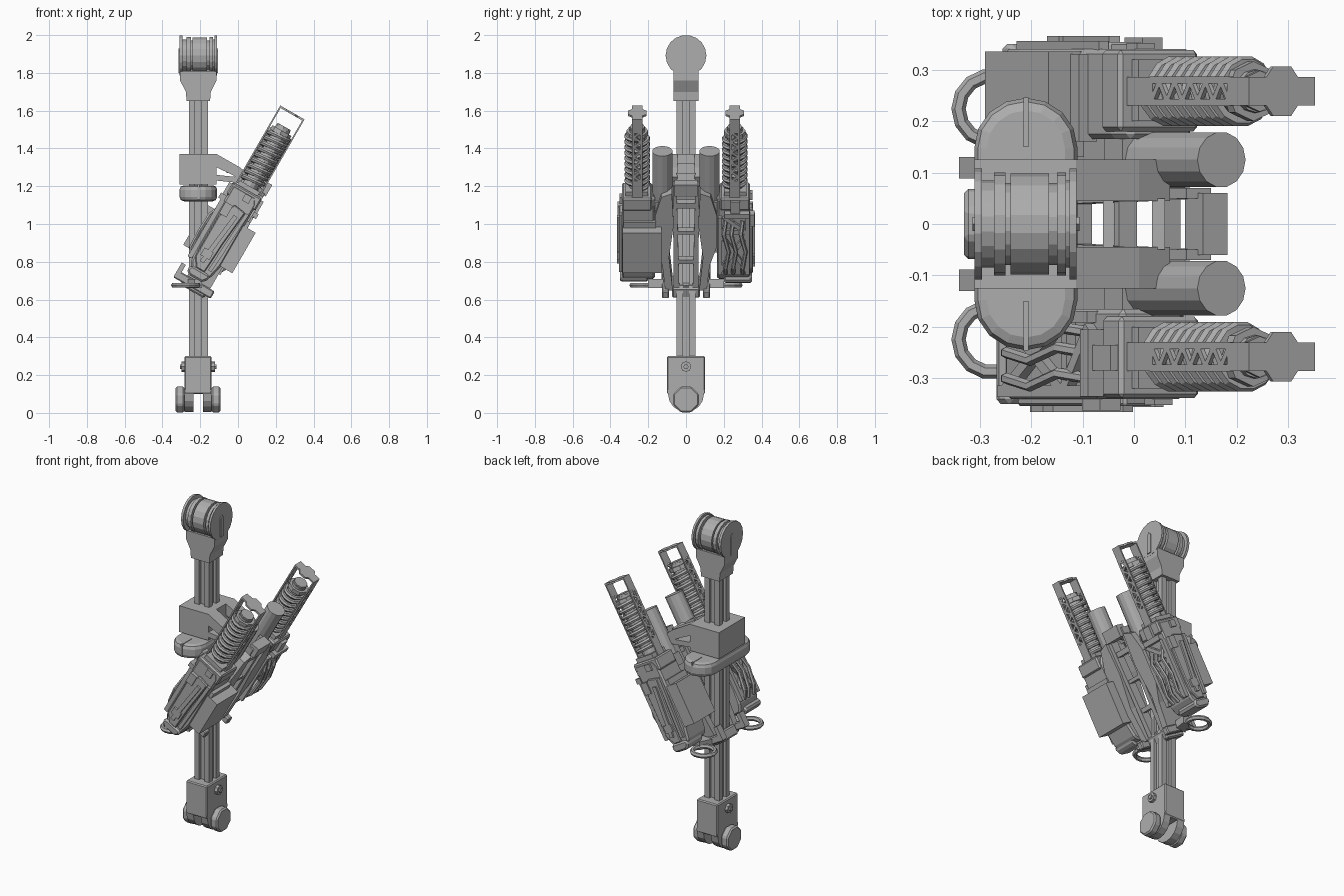
import bpy, bmesh, math
from mathutils import Matrix, Vector

if "Cube" in bpy.data.objects:
    bpy.data.objects.remove(bpy.data.objects["Cube"])

grey = bpy.data.materials.new("plain_grey")
grey.diffuse_color = (0.42, 0.42, 0.42, 1)
grey.use_nodes = True
grey.node_tree.nodes["Principled BSDF"].inputs["Base Color"].default_value = grey.diffuse_color
I = Matrix.Identity(4)
TILT = Matrix.Translation((-0.255, 0, 0.65)) @ Matrix.Rotation(math.radians(30), 4, 'Y')
FLIP = TILT @ Matrix.Rotation(math.pi, 4, 'Z')
PX = -0.21  # pole centre


def finish(name, bm, M, bevel=0, segs=1):
    bmesh.ops.recalc_face_normals(bm, faces=bm.faces)
    me = bpy.data.meshes.new(name)
    bm.to_mesh(me)
    bm.free()
    me.materials.append(grey)
    ob = bpy.data.objects.new(name, me)
    ob.matrix_world = M
    bpy.context.collection.objects.link(ob)
    if bevel:
        b = ob.modifiers.new("bevel", 'BEVEL')
        b.width, b.segments, b.limit_method = bevel, segs, 'ANGLE'
    return ob


def prism(name, pts, axis, lo, hi, M=I, bevel=0, segs=1):
    """Extrude a 2D outline along x (pts y,z), y (pts x,z) or z (pts x,y)."""
    put = {'x': lambda a, b, c: (c, a, b), 'y': lambda a, b, c: (a, c, b),
           'z': lambda a, b, c: (a, b, c)}[axis]
    bm = bmesh.new()
    A = [bm.verts.new(put(a, b, lo)) for a, b in pts]
    B = [bm.verts.new(put(a, b, hi)) for a, b in pts]
    bm.faces.new(A)
    bm.faces.new(B)
    n = len(pts)
    for i in range(n):
        bm.faces.new((A[i], A[(i + 1) % n], B[(i + 1) % n], B[i]))
    return finish(name, bm, M, bevel, segs)


def box(name, x, y, z, M=I, bevel=0):
    return prism(name, [(x[0], y[0]), (x[1], y[0]), (x[1], y[1]), (x[0], y[1])], 'z', z[0], z[1], M, bevel)


def circle(cx, cy, r, n, a0=0.0, a1=2 * math.pi):
    closed = abs(a1 - a0 - 2 * math.pi) < 1e-6
    return [(cx + r * math.cos(a0 + (a1 - a0) * i / (n if closed else n - 1)),
             cy + r * math.sin(a0 + (a1 - a0) * i / (n if closed else n - 1))) for i in range(n)]


def strut(p, q, w):
    """Outline of a flat bar from p to q."""
    p, q = Vector(p), Vector(q)
    d = (q - p).normalized() * w / 2
    o = Vector((-d.y, d.x))
    return [tuple(p + o), tuple(q + o), tuple(q - o), tuple(p - o)]


def tube(name, path, r, M=I, n=6, closed=False):
    """Sweep a round section along a path of points."""
    bm = bmesh.new()
    path = [Vector(p) for p in path]
    m, rings = len(path), []
    for i, p in enumerate(path):
        a = path[i - 1] if (i or closed) else p
        b = path[(i + 1) % m] if (i < m - 1 or closed) else p
        t = (b - a).normalized()
        up = Vector((0, 0, 1)) if abs(t.z) < 0.9 else Vector((1, 0, 0))
        s = t.cross(up).normalized()
        w = s.cross(t)
        rings.append([bm.verts.new(p + r * (s * c + w * k)) for c, k in circle(0, 0, 1, n)])
    for i in range(m if closed else m - 1):
        R, S = rings[i], rings[(i + 1) % m]
        for j in range(n):
            bm.faces.new((R[j], R[(j + 1) % n], S[(j + 1) % n], S[j]))
    if not closed:
        bm.faces.new(rings[0])
        bm.faces.new(rings[-1])
    return finish(name, bm, M)


# slotted upright pole
a, s, d = 0.05, 0.017, 0.018
side = [(-a, -a), (-s, -a), (-s, -a + d), (s, -a + d), (s, -a)]
pole = []
for k in range(4):
    c, n = [1, 0, -1, 0][k], [0, 1, 0, -1][k]
    pole += [(PX + x * c - y * n, x * n + y * c) for x, y in side]
prism("upright_pole", pole, 'z', 0.25, 1.7)

# top pulley: grooved drum between cheeks
for x0, x1, r in [(-.1, -.085, .108), (-.085, -.062, .085), (-.062, -.04, .1), (-.04, -.03, .08),
                  (-.03, .045, .098), (.045, .06, .08), (.06, .078, .1), (.078, .085, .085), (.085, .098, .108)]:
    prism("pulley_disc", circle(0, 1.892, r, 18), 'x', PX + x0, PX + x1)
for sx in (-1, 1):
    prism("pulley_slot_plate", [(-.014, 1.8), (.014, 1.8), (.014, 1.915), (0, 1.93), (-.014, 1.915)], 'x',
          PX + sx * .1 - .004, PX + sx * .1 + .004)
prism("pulley_mount", [(PX + x, z) for x, z in [(-.062, 1.65), (.062, 1.65), (.066, 1.7), (.097, 1.76), (.097, 1.81),
                                                (-.097, 1.81), (-.097, 1.76), (-.066, 1.7)]], 'y', -.066, .066)

# foot: block, forks, side wheels and bolts
box("foot_block", (-.283, -.14), (-.1, .1), (.1, .3), bevel=.006)
for x0, x1 in ((-.283, -.235), (-.185, -.14)):
    prism("foot_fork", [(.1, .12), (-.1, .12)] + circle(0, .1, .095, 9, math.pi, 2 * math.pi), 'x', x0, x1)
for x0, x1 in ((-.33, -.283), (-.14, -.093)):
    prism("foot_wheel", circle(0, .071, .074, 8, math.pi / 8, math.pi * 2.125), 'x', x0, x1, bevel=.008)
prism("foot_bolt", circle(0, .245, .028, 8), 'x', -.3, -.122)
prism("foot_bolt_core", circle(0, .245, .014, 6), 'x', -.308, -.114)

# carriage on the pole with soft bumper underneath
box("carriage_block", (-.31, -.113), (-.125, .125), (1.21, 1.37))
outline = circle(PX, .155, .1, 9, 0, math.pi) + circle(PX, -.155, .1, 9, math.pi, 2 * math.pi)
outline = [(x, y * .245 / .255) for x, y in outline]
prism("bumper", outline, 'z', 1.12, 1.205, bevel=.024, segs=2)
for sy in (-1, 1):
    y0, y1 = sorted((sy * .15, sy * .246))
    box("bumper_seam", (PX - .005, PX + .005), (y0, y1), (1.13, 1.208))
    # carriage arms
    y0, y1 = sorted((sy * .045, sy * .125))
    prism("carriage_upper_arm", [(-.113, 1.37), (.01, 1.3), (.07, 1.25), (.03, 1.2), (-.02, 1.255), (-.113, 1.3)], 'y', y0, y1)
    prism("carriage_lower_arm", strut((-.115, 1.245), (.03, 1.23), .03), 'y', y0, y1)
box("arm_crosspiece", (-.06, -.04), (-.05, .05), (1.27, 1.32))
box("arm_end_crosspiece", (.035, .06), (-.05, .05), (1.21, 1.27))

# tilted ladder frame between the two units
for sy in (-1, 1):
    def ys(a, b):
        return tuple(sorted((sy * a, sy * b)))
    prism("inner_rail", [(sy * y, u) for y, u in [(.035, .05), (.065, .05), (.07, .68), (.05, .68)]], 'x', .02, .075, TILT)
    prism("outer_rail", [(sy * y, u) for y, u in [(.07, .05), (.11, .05), (.125, .2), (.165, .32), (.165, .5),
                                                  (.13, .62), (.075, .64), (.065, .45), (.09, .25)]], 'x', -.05, .09, TILT)
    box("frame_foot", (-.11, .118), ys(.09, .128), (.015, .06), TILT, .006)
    box("frame_lug", (-.11, -.085), ys(.088, .13), (.02, .105), TILT)
    box("unit_bridge", (-.06, .06), ys(.1, .17), (.5, .57), TILT)
    # gas cylinder
    prism("gas_cylinder", circle(0, sy * .125, .054, 14), 'z', .5, .85, TILT)
    # pull ring
    tube("pull_ring", [(x, y, .676) for x, y in circle(-.277, sy * .224, .064, 14)], .014, closed=True)
    prism("ring_lug", [(-.27, sy * .12), (-.2, sy * .12), (-.19, sy * .2), (-.23, sy * .2)], 'z', .66, .71)
for u0, u1 in ((.02, .07), (.2, .225), (.38, .4), (.54, .57)):
    box("ladder_rung", (.03, .07), (-.06, .06), (u0, u1), TILT)
box("ladder_top", (.045, .1), (-.06, .06), (.63, .7), TILT)
box("pole_clamp", (-.06, .085), (-.075, .075), (.0, .06), TILT, .008)

# two identical units, one turned half a turn
for M in (TILT, FLIP):
    body = [(-.08, .22), (-.072, .14), (-.045, .09), (.03, .085), (.062, .11), (.08, .19), (.08, .56), (.06, .6), (-.08, .6)]
    prism("unit_body", body, 'y', -.34, -.165, M, .01)
    box("unit_collar", (-.088, .09), (-.338, -.18), (.535, .61), M, .008)
    box("collar_window", (.0, .04), (-.352, -.33), (.55, .59), M)
    box("collar_step", (-.062, .062), (-.32, -.2), (.6, .635), M)
    # flat equipment case on one side
    box("equipment_case", (.07, .15), (-.335, -.13), (.19, .437), M)
    box("case_hinge", (.06, .1), (-.33, -.16), (.437, .47), M)
    # outer cover, lever and trim
    prism("outer_cover", [(-.065, .17), (-.03, .12), (.02, .12), (.03, .3), (.05, .5), (-.02, .51), (-.065, .42)], 'y', -.354, -.335, M, .005)
    prism("cover_rib", strut((.04, .14), (.062, .5), .02), 'y', -.356, -.33, M)
    prism("lever", strut((-.02, .16), (.015, .46), .024), 'y', -.365, -.35, M)
    box("lever_hub", (-.045, .01), (-.365, -.35), (.19, .235), M)
    box("trim_block", (-.07, -.025), (-.362, -.34), (.43, .5), M)
    prism("lower_bumper", [(-.07, .09), (-.045, .068), (.035, .068), (.06, .1), (.05, .12), (-.055, .12)], 'y', -.35, -.2, M, .01)
    # open lattice and hoses on the other side
    for p, q in [((-.325, .17), (-.18, .4)), ((-.18, .17), (-.325, .4)), ((-.325, .4), (-.2, .5)),
                 ((-.325, .15), (-.325, .5)), ((-.18, .15), (-.18, .5)), ((-.33, .41), (-.175, .41))]:
        prism("lattice_bar", strut(p, q, .022), 'x', -.1, -.075, M)
    for y in (-.3, -.25, -.21):
        tube("hose", [(-.08, y, .15), (-.108, y, .2), (-.112, y - .015, .3), (-.108, y + .01, .4), (-.08, y, .47)], .011, M)
    box("latch_bar", (-.115, -.08), (-.335, -.205), (.5, .53), M)
    box("latch_block", (-.105, -.08), (-.285, -.235), (.53, .6), M)
    # spring over a piston with end caps
    prism("piston", circle(0, -.258, .042, 12), 'z', .6, .99, M)
    turns, per = 9, 14
    tube("coil_spring", [(.057 * math.cos(2 * math.pi * i / per), -.258 + .057 * math.sin(2 * math.pi * i / per),
                          .645 + .305 * i / (turns * per)) for i in range(turns * per + 1)], .0125, M)
    prism("spring_cap", circle(0, -.258, .058, 8), 'z', .95, .975, M)
    prism("spring_knob", circle(0, -.258, .04, 8), 'z', .975, 1.0, M)
    # pierced guide straps joined by an end plate
    for sx in (-1, 1):
        x0, x1 = sorted((sx * .066, sx * .074))
        box("strap_base", (x0, x1), (-.286, -.23), (.56, .71), M)
        box("strap_tip", (x0, x1), (-.286, -.23), (1.0, 1.085), M)
        for y in (-.28, -.236):
            box("strap_edge", (x0, x1), (y - .007, y + .007), (.7, 1.01), M)
        for i in range(10):
            ya, yb = (-.277, -.239) if i % 2 else (-.239, -.277)
            prism("strap_web", strut((ya, .705 + .03 * i), (yb, .735 + .03 * i), .013), 'x', x0, x1, M)
    prism("strap_end_plate", [(-.074, -.286), (-.035, -.286), (-.02, -.306), (.02, -.306), (.035, -.286), (.074, -.286),
                              (.074, -.23), (.035, -.23), (.02, -.21), (-.02, -.21), (-.035, -.23), (-.074, -.23)],
          'z', 1.075, 1.086, M)
